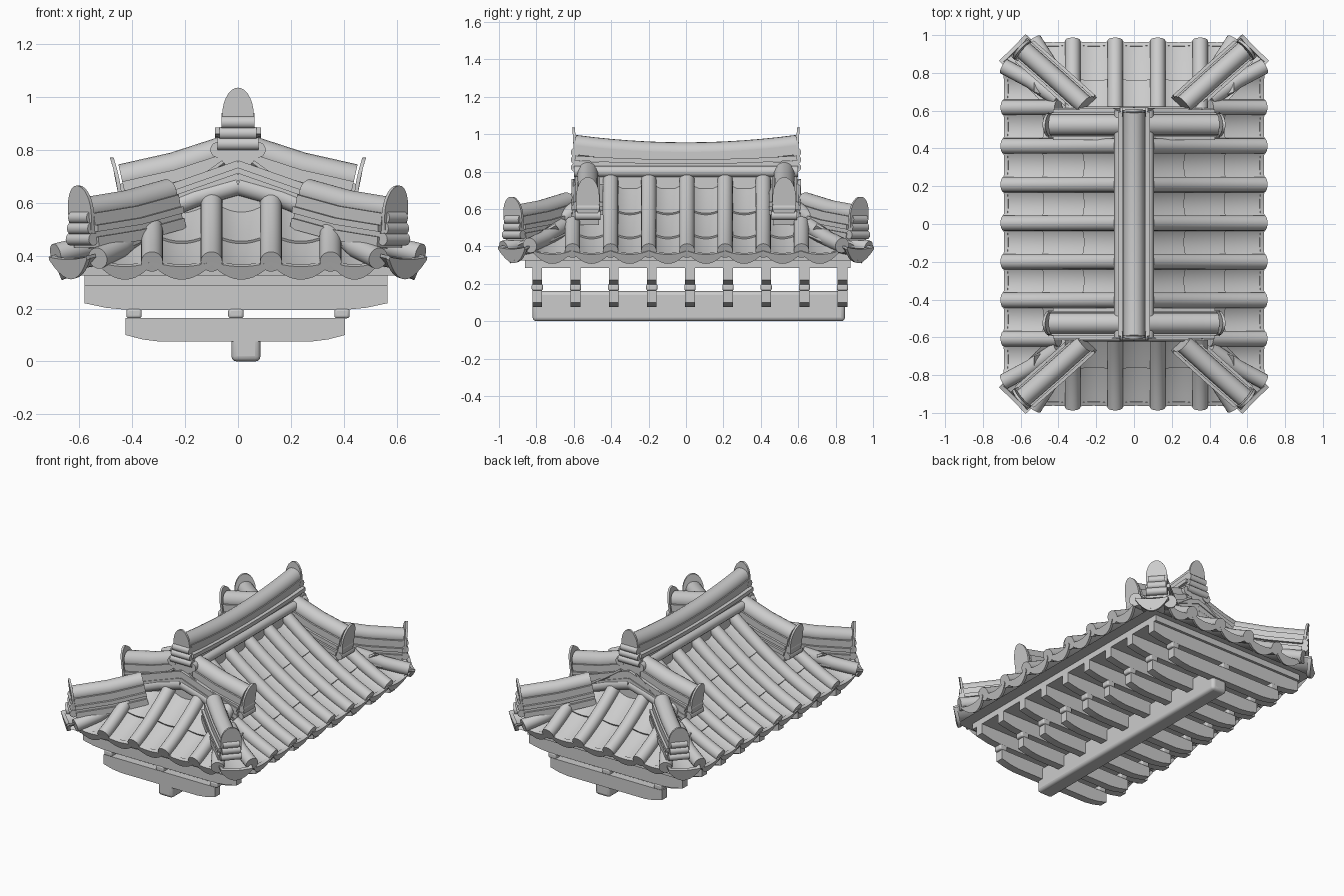
import bpy, bmesh, math
from mathutils import Vector

cube = bpy.data.objects.get("Cube")
if cube:
    bpy.data.objects.remove(cube, do_unlink=True)

grey = bpy.data.materials.new("roof_grey")
grey.use_nodes = True
grey.diffuse_color = (0.6, 0.6, 0.6, 1)
grey.node_tree.nodes["Principled BSDF"].inputs["Base Color"].default_value = (0.6, 0.6, 0.6, 1)


def finish(name, bm):
    bmesh.ops.recalc_face_normals(bm, faces=bm.faces)
    mesh = bpy.data.meshes.new(name)
    for f in bm.faces:
        f.smooth = True
    bm.to_mesh(mesh)
    bm.free()
    mesh.set_sharp_from_angle(angle=math.radians(35))
    mesh.materials.append(grey)
    obj = bpy.data.objects.new(name, mesh)
    bpy.context.collection.objects.link(obj)
    return obj


def sweep(name, path, section, lean=0.0):
    """Sweep a closed (side, up) section along a path, capping both ends."""
    path = [Vector(p) for p in path]
    bm = bmesh.new()
    rings = []
    for i, p in enumerate(path):
        t = (path[min(i + 1, len(path) - 1)] - path[max(i - 1, 0)]).normalized()
        side = t.cross(Vector((0, 0, 1))).normalized()
        up = side.cross(t)
        rings.append([bm.verts.new(p + side * s + up * u + t * lean * u * u) for s, u in section])
    for a, b in zip(rings, rings[1:]):
        for i in range(len(a)):
            j = (i + 1) % len(a)
            bm.faces.new((a[i], a[j], b[j], b[i]))
    bm.faces.new(rings[0])
    bm.faces.new(rings[-1])
    return finish(name, bm)


def circle(r, n=20):
    return [(r * math.cos(2 * math.pi * i / n), r * math.sin(2 * math.pi * i / n)) for i in range(n)]


def rect(w, low, high):
    return [(-w, low), (w, low), (w, high), (-w, high)]


def crescent(w, top, bottom, n=10):
    """Region between two sagging arcs that meet the tubes on both sides."""
    us = [2 * i / n - 1 for i in range(n + 1)]
    return ([(w * u, -top * (1 - u * u)) for u in us] +
            [(w * u, -0.012 - bottom * (1 - u * u)) for u in reversed(us)])


def box(name, x0, x1, y0, y1, z0, z1, bevel=0.0):
    obj = sweep(name, [((x0 + x1) / 2, y0, 0), ((x0 + x1) / 2, y1, 0)],
                rect((x1 - x0) / 2, z0, z1))
    if bevel:
        mod = obj.modifiers.new("rounding", "BEVEL")
        mod.width, mod.segments = bevel, 3
    return obj


# Slope: direction, eave distance and curvature; returns a point on the tube axis
def slope_point(axis, sign, across, d):
    edge, bend = (0.69, 0.3) if axis == "x" else (0.97, 0.45)
    s = edge - d
    z = 0.377 + 0.42 * s + bend * s * s
    return (sign * d, across, z) if axis == "x" else (across, sign * d, z)


def run(axis, sign, across, a, b, n=6, lift=0.0):
    pts = [Vector(slope_point(axis, sign, across, a + (b - a) * i / n)) for i in range(n + 1)]
    for i, p in enumerate(pts):
        p.z += lift * i / n
    return pts


def pan_row(axis, sign, across, w, start, eave, rows):
    """Overlapping trough tiles with a hanging lip at the eave."""
    step = (eave - start) / rows
    for k in range(rows):
        a = start + k * step
        end = a + step + (0.015 if k < rows - 1 else 0)
        sweep("pan_tile", run(axis, sign, across, a, end, 4, 0.013), crescent(w, 0.038, 0.05))
    sweep("eave_lip", run(axis, sign, across, eave - 0.015, eave + 0.005, 1), crescent(w, 0.02, 0.062))


def finial(name, base, outward, w, h, lean=0.3):
    outline = [(-w * 0.85, 0), (w * 0.85, 0), (w, h * 0.35)]
    outline += [(w * math.cos(a), h * (0.5 + 0.5 * math.sin(a)))
                for a in [math.pi * i / 14 for i in range(15)]] + [(-w, h * 0.35)]
    b, o = Vector(base), Vector(outward).normalized()
    sweep(name, [b, b + o * 0.014], outline, lean)


def rolls(name, base, outward, w, count, r):
    """Stacked cross rolls in front of a ridge end."""
    o = Vector(outward).normalized()
    side = o.cross(Vector((0, 0, 1)))
    for k in range(count):
        c = Vector(base) + Vector((0, 0, r * 1.7 * k))
        ww = w * (1 - 0.1 * k)
        sweep(name, [c - side * ww, c + side * ww], circle(r, 12))


# Timber frame below the roof
box("bottom_beam", -0.025, 0.085, -0.82, 0.85, 0, 0.16, 0.02)


def cross_beam(name, y, x0, x1, low, high, taper):
    sec = [(x0, high), (x0, low + 0.025), (x0 + taper * 0.5, low + 0.008), (x0 + taper, low),
           (x1 - taper, low), (x1 - taper * 0.5, low + 0.008), (x1, low + 0.025), (x1, high)]
    sweep(name, [(0, y - 0.026, 0), (0, y + 0.026, 0)], sec)


for i in range(9):
    y = -0.795 + 0.204 * i
    cross_beam("lower_cross_beam", y, -0.425, 0.405, 0.075, 0.165, 0.13)
    cross_beam("upper_cross_beam", y, -0.58, 0.565, 0.195, 0.29, 0.16)
    for x in (-0.393, -0.008, 0.393):
        box("bearing_block", x - 0.029, x + 0.029, y - 0.03, y + 0.03, 0.163, 0.2, 0.01)
box("roof_deck", -0.58, 0.565, -0.86, 0.88, 0.285, 0.335)

# Solid core under the tiles: hipped skirt and gable prism
bm = bmesh.new()
levels = [(0.64, 0.92, 0.325), (0.3, 0.58, 0.5)]
quads = [[bm.verts.new((sx * x, sy * y, z)) for sx, sy in ((-1, -1), (1, -1), (1, 1), (-1, 1))]
         for x, y, z in levels]
for i in range(4):
    j = (i + 1) % 4
    bm.faces.new((quads[0][i], quads[0][j], quads[1][j], quads[1][i]))
bm.faces.new(quads[0])
f, b = bm.verts.new((0, -0.58, 0.74)), bm.verts.new((0, 0.58, 0.74))
q = quads[1]
for face in ((q[0], q[1], f), (q[2], q[3], b), (q[1], q[2], b, f), (q[3], q[0], f, b)):
    bm.faces.new(face)
finish("roof_core", bm)

# Long side slopes
for sx in (-1, 1):
    for i in range(-3, 4):
        y = 0.005 + 0.204 * i
        start = 0.4 if abs(i) == 3 else 0.06
        sweep("side_cover_tile", run("x", sx, y, start, 0.69), circle(0.041))
        if i < 3:
            pan_row("x", sx, y + 0.102, 0.1, 0.06, 0.69, 3)
    for sy in (-1, 1):
        pan_row("x", sx, sy * 0.715, 0.1, 0.44, 0.69, 1)

# Short end slopes
end_tubes = [-0.325, -0.1, 0.125, 0.35]
for sy in (-1, 1):
    for x in end_tubes:
        sweep("end_cover_tile", run("y", sy, x, 0.57, 0.97), circle(0.041))
    edges = [-0.53] + end_tubes + [0.53]
    for k, (a, b) in enumerate(zip(edges, edges[1:])):
        outer = k in (0, len(edges) - 2)
        pan_row("y", sy, (a + b) / 2, (b - a) / 2, 0.7 if outer else 0.56, 0.965, 1 if outer else 2)

# Corners: splayed cover tiles, diagonal trough and hip ridge
for sx in (-1, 1):
    for sy in (-1, 1):
        def at(x, y, z):
            return (sx * x, sy * y, z)
        sweep("corner_end_tile", [at(0.36, 0.7, 0.51), at(0.45, 0.85, 0.43), at(0.53, 0.975, 0.39)], circle(0.041))
        sweep("corner_side_tile", [at(0.4, 0.66, 0.51), at(0.55, 0.76, 0.44), at(0.69, 0.835, 0.405)], circle(0.041))
        sweep("corner_pan", [at(0.4, 0.7, 0.48), at(0.53, 0.83, 0.42), at(0.64, 0.93, 0.4)], crescent(0.1, 0.03, 0.045))
        sweep("corner_lip", [at(0.63, 0.92, 0.4), at(0.645, 0.935, 0.395)], crescent(0.1, 0.01, 0.075))
        hip = [at(0.265, 0.635, 0.64), at(0.42, 0.775, 0.597), at(0.585, 0.92, 0.57)]
        sweep("hip_ridge_cap", hip, circle(0.05))
        for w, low, high in ((0.06, -0.06, -0.01), (0.075, -0.08, -0.055), (0.06, -0.1, -0.08), (0.072, -0.14, -0.1)):
            sweep("hip_ridge_layer", hip, rect(w, low, high))
        out = (sx, sy * 0.9, 0)
        rolls("hip_end_roll", at(0.59, 0.92, 0.462), out, 0.065, 3, 0.024)
        finial("hip_finial", at(0.585, 0.915, 0.47), out, 0.065, 0.195, 0.5)

        # Descending gable ridge
        slope = [at(0.04, 0.525, 0.8), at(0.24, 0.525, 0.735), at(0.44, 0.525, 0.69)]
        sweep("gable_ridge_cap", slope, circle(0.056))
        for w, low, high in ((0.065, -0.06, -0.01), (0.08, -0.08, -0.055), (0.066, -0.1, -0.08),
                             (0.08, -0.125, -0.1), (0.06, -0.18, -0.12)):
            sweep("gable_ridge_layer", slope, rect(w, low, high))
        finial("gable_finial", at(0.435, 0.525, 0.56), (sx, 0, 0), 0.062, 0.21, 0.8)
        rolls("gable_end_roll", at(0.43, 0.525, 0.565), (sx, 0, 0), 0.068, 3, 0.025)
        # Verge along the gable edge
        sweep("gable_verge_tile", [at(0, 0.585, 0.665), at(0.16, 0.585, 0.62), at(0.36, 0.585, 0.54)], circle(0.036))
        for w, z in ((0.026, 0.752), (0.02, 0.728), (0.026, 0.704)):
            sweep("gable_verge_layer", [at(0, 0.587, z), at(0.3, 0.587, z - 0.105), at(0.42, 0.587, z - 0.14)],
                  rect(w, -0.02, 0.008))


# Main ridge, rising gently to both ends
def ridge_path(z, lift):
    return [(0, 0.595 * t / 6, z + lift * (t / 6) ** 2) for t in range(-6, 7)]


sweep("main_ridge_cap", ridge_path(0.9, 0.04), circle(0.056))
for w, z, h, lift in ((0.062, 0.855, 0.05, 0.035), (0.086, 0.84, 0.025, 0.02),
                      (0.07, 0.815, 0.03, 0.01), (0.092, 0.79, 0.028, 0.005), (0.075, 0.71, 0.085, 0)):
    sweep("main_ridge_layer", ridge_path(z, lift), rect(w, 0, h))
for sx in (-1, 1):
    sweep("main_ridge_side_roll", [(sx * 0.075, -0.6, 0.8), (sx * 0.075, 0.6, 0.8)], circle(0.03, 14))
for sy in (-1, 1):
    finial("main_finial", (0, sy * 0.585, 0.82), (0, sy, 0), 0.06, 0.215, 0.2)
    rolls("main_end_roll", (0, sy * 0.592, 0.822), (0, sy, 0), 0.078, 3, 0.024)
